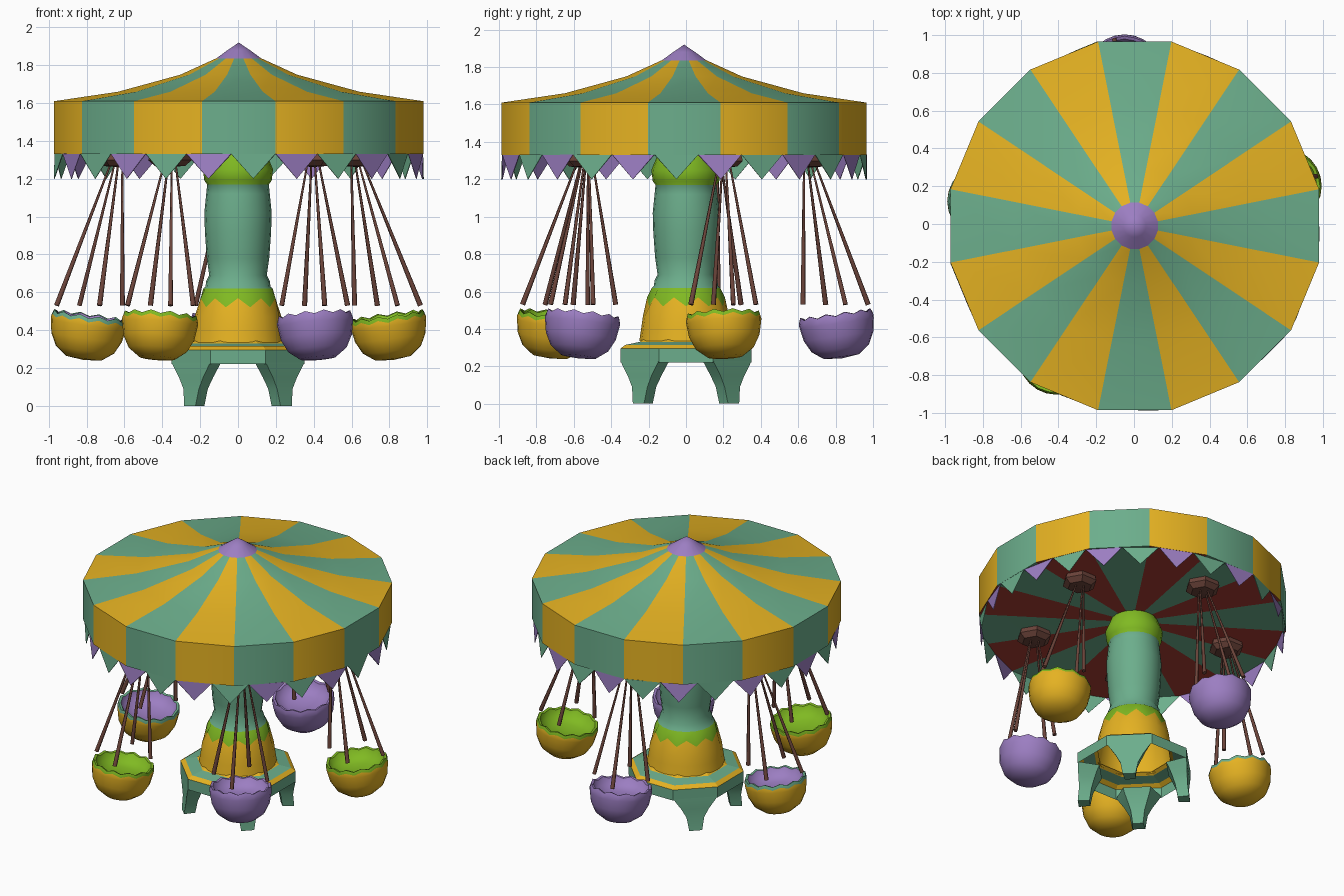
import bpy, bmesh, math
from mathutils import Vector, Matrix

if "Cube" in bpy.data.objects:
    bpy.data.objects.remove(bpy.data.objects["Cube"])

TAU = 2 * math.pi


def mat(name, rgb):
    m = bpy.data.materials.new(name)
    m.diffuse_color = [((c / 255 + 0.055) / 1.055) ** 2.4 for c in rgb] + [1]
    m.use_nodes = True
    m.node_tree.nodes["Principled BSDF"].inputs["Base Color"].default_value = m.diffuse_color
    return m


GREEN = mat("sea green", (108, 174, 140))
YELLOW = mat("golden yellow", (229, 178, 34))
PURPLE = mat("lilac purple", (156, 126, 194))
LIME = mat("lime green", (128, 186, 34))
BROWN = mat("rope brown", (108, 68, 58))
RED = mat("lining red", (168, 60, 50))


def finish(name, bm, mats, smooth=None):
    bmesh.ops.remove_doubles(bm, verts=bm.verts, dist=1e-5)
    bmesh.ops.recalc_face_normals(bm, faces=bm.faces)
    me = bpy.data.meshes.new(name)
    bm.to_mesh(me)
    bm.free()
    for m in mats:
        me.materials.append(m)
    ob = bpy.data.objects.new(name, me)
    bpy.context.collection.objects.link(ob)
    if smooth:
        bpy.ops.object.select_all(action='DESELECT')
        ob.select_set(True)
        bpy.context.view_layer.objects.active = ob
        bpy.ops.object.shade_smooth_by_angle(angle=math.radians(smooth))
    return ob


def lathe(name, profile, segs, mats, rule, smooth=None, off=0.0, matrix=None):
    """Spin (radius, z[, zigzag]) rings; rule(band, segment) gives the material."""
    bm = bmesh.new()
    rings = []
    for p in profile:
        r, z = p[0], p[1]
        amp = p[2] if len(p) > 2 else 0
        if r == 0:
            rings.append([bm.verts.new((0, 0, z))] * segs)
            continue
        rings.append([bm.verts.new((r * math.cos(off + TAU * i / segs),
                                    r * math.sin(off + TAU * i / segs),
                                    z + amp * (1 if i % 2 else -1))) for i in range(segs)])
    for b in range(len(rings) - 1):
        for i in range(segs):
            j = (i + 1) % segs
            vs = [rings[b][i], rings[b][j], rings[b + 1][j], rings[b + 1][i]]
            f = bm.faces.new(list(dict.fromkeys(vs)))
            f.material_index = rule(b, i)
    if matrix:
        bm.transform(matrix)
    return finish(name, bm, mats, smooth)


# canopy: sixteen striped wedges, vertical rim and lined underside
SHIFT = Matrix.Translation((0.004, -0.01, 0))
STEP = TAU / 16
lathe("canopy", [(0, 1.335), (0.995, 1.33), (0.995, 1.61), (0.65, 1.66),
                 (0.315, 1.75), (0.125, 1.835)], 16, [GREEN, YELLOW, RED],
      lambda b, i: 0 if i % 2 == 0 else (2 if b == 0 else 1), 30, -STEP / 2, SHIFT)
lathe("canopy_finial", [(0.13, 1.83), (0.06, 1.88), (0, 1.92)], 16, [PURPLE],
      lambda b, i: 0, 40, -STEP / 2, SHIFT)


# pennant fringe hanging from the rim
def rim_point(a, z):
    local = (a + STEP / 2) % STEP - STEP / 2
    r = 0.993 * math.cos(STEP / 2) / math.cos(local)
    return (r * math.cos(a), r * math.sin(a), z)


bm = bmesh.new()
TEETH = 26
for k in range(TEETH):
    a = math.radians(274.5) + TAU * k / TEETH
    h = TAU / TEETH / 2
    f = bm.faces.new([bm.verts.new(rim_point(a + d, z))
                      for d, z in ((-h, 1.332), (0, 1.2), (h, 1.332))])
    f.material_index = k % 2
bm.transform(SHIFT)
fringe = finish("pennant_fringe", bm, [GREEN, PURPLE])
fringe.modifiers.new("thickness", 'SOLIDIFY').thickness = 0.004

# centre pole with lime collar and bell-shaped foot with zigzag trim
pole = [(0.25, 0.335), (0.24, 0.40), (0.23, 0.47), (0.208, 0.545, 0.024), (0.183, 0.62),
        (0.172, 0.63), (0.168, 0.66), (0.152, 0.69), (0.165, 0.78), (0.175, 0.92), (0.178, 1.02),
        (0.168, 1.12), (0.163, 1.17), (0.178, 1.19), (0.185, 1.25), (0.15, 1.335)]
lathe("centre_pole", pole, 20, [YELLOW, LIME, GREEN],
      lambda b, i: 0 if b < 3 else (1 if b == 3 or b > 11 else 2), 50)

# octagonal base plate, hollow below
OCT = TAU / 16
lathe("base_plate", [(0.38, 0.22), (0.38, 0.295), (0.35, 0.315), (0.27, 0.33), (0.245, 0.345)],
      8, [GREEN, YELLOW], lambda b, i: 1 if b in (1, 3) else 0, off=OCT)

# four legs flaring up into the diagonal sides of the base
leg = [(0.0, 0.285, 0.36, 0.042), (0.09, 0.27, 0.35, 0.058), (0.15, 0.25, 0.351, 0.09),
       (0.2, 0.23, 0.352, 0.125), (0.23, 0.215, 0.351, 0.145)]
for n, side in enumerate(("back_right", "back_left", "front_left", "front_right")):
    bm = bmesh.new()
    rings = [[bm.verts.new(p) for p in ((b, -w * b / f, z), (f, -w, z), (f, w, z), (b, w * b / f, z))]
             for z, b, f, w in leg]
    for lo, hi in zip(rings, rings[1:]):
        for i in range(4):
            bm.faces.new((lo[i], lo[(i + 1) % 4], hi[(i + 1) % 4], hi[i]))
    bm.faces.new(rings[0])
    bm.faces.new(rings[-1])
    bm.transform(Matrix.Rotation(math.radians(45 + 90 * n), 4, 'Z'))
    finish(side + "_leg", bm, [GREEN], 35)

# five swings: bracket, four tapering ropes and a scalloped bowl seat
swings = [("back", -0.05, 0.80, 92, PURPLE, PURPLE, PURPLE),
          ("left", -0.785, 0.12, 166, YELLOW, GREEN, PURPLE),
          ("front_left", -0.41, -0.70, 237, YELLOW, LIME, LIME),
          ("front_right", 0.405, -0.55, -53, PURPLE, PURPLE, PURPLE),
          ("right", 0.79, 0.20, 18, YELLOW, LIME, LIME)]
bowl = [(0, 0), (0.095, 0.01), (0.155, 0.055), (0.188, 0.12), (0.2, 0.19), (0.202, 0.215, 0.008),
        (0.196, 0.236, 0.008), (0.18, 0.232, 0.008), (0.16, 0.19), (0.1, 0.165), (0, 0.155)]
for name, x, y, deg, outer, rim, inner in swings:
    a = math.radians(deg)
    hub = Vector((0.66 * math.cos(a), 0.66 * math.sin(a), 0))
    lathe(name + "_bracket", [(0, 1.262), (0.08, 1.268), (0.115, 1.298), (0.105, 1.335)], 6, [BROWN],
          lambda b, i: 0, matrix=Matrix.Translation(hub))
    for k in range(4):
        d = math.radians(17 + 90 * k)
        u = Vector((math.cos(d), math.sin(d), 0))
        top = hub + u * 0.03 + Vector((0, 0, 1.29))
        end = Vector((x, y, 0.53)) + u * 0.182
        axis = top - end
        bm = bmesh.new()
        bmesh.ops.create_cone(bm, cap_ends=True, segments=6, radius1=0.014, radius2=0.005,
                              depth=axis.length)
        bm.transform(Matrix.Translation((top + end) / 2) @ axis.to_track_quat('Z', 'Y').to_matrix().to_4x4())
        finish("%s_rope_%d" % (name, k + 1), bm, [BROWN], 70)
    lean = Matrix.Rotation(math.radians(-8), 4, Vector((-math.sin(a), math.cos(a), 0)))
    place = Matrix.Translation((x, y, 0.472)) @ lean @ Matrix.Translation((0, 0, -0.232))
    lathe(name + "_seat", bowl, 24, [outer, rim, inner],
          lambda b, i: 0 if b < 5 else (1 if b < 7 else 2), 45, matrix=place)
